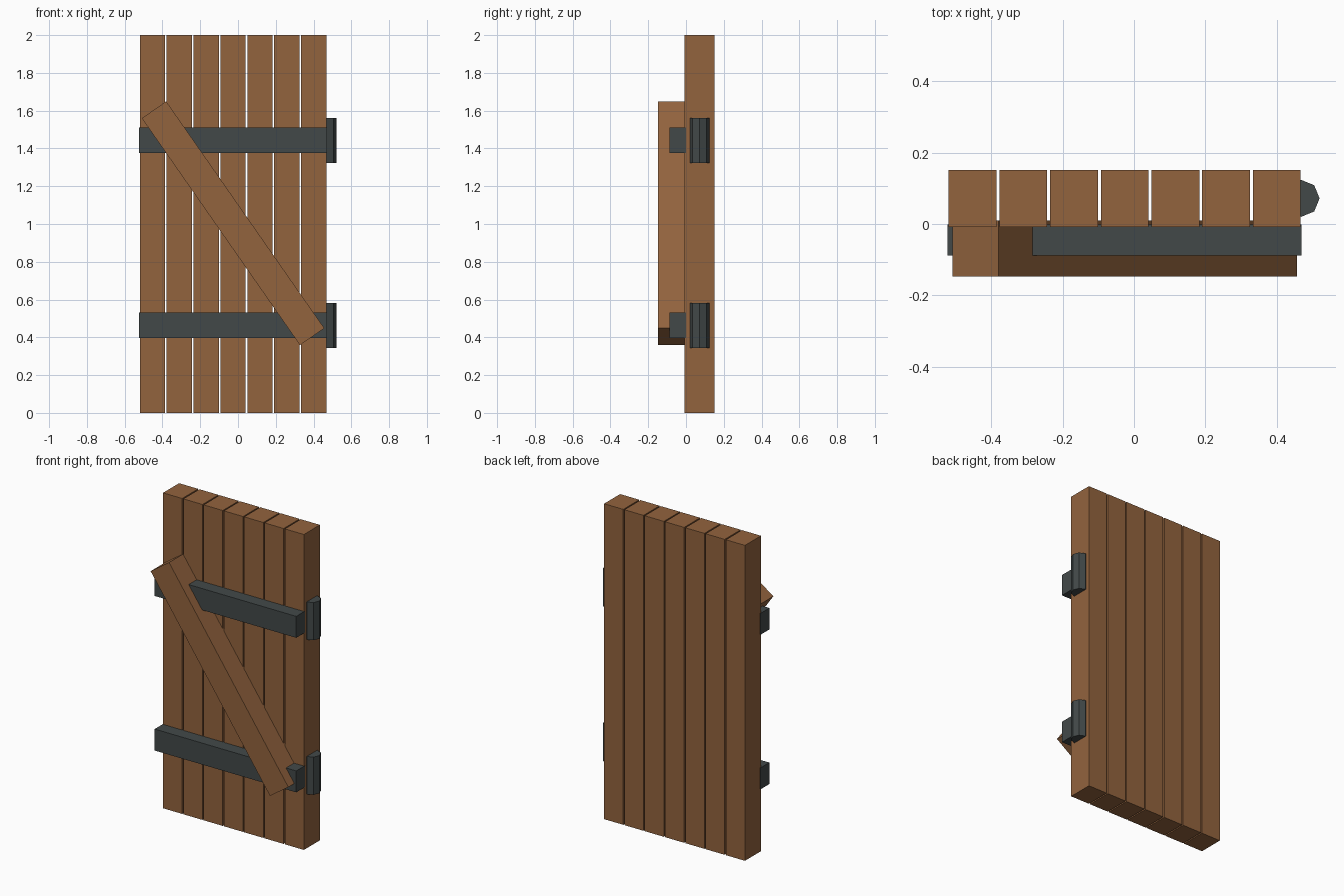
import bpy
import math

if "Cube" in bpy.data.objects:
    bpy.data.objects.remove(bpy.data.objects["Cube"])


def material(name, color):
    m = bpy.data.materials.new(name)
    m.diffuse_color = (*color, 1)
    m.use_nodes = True
    m.node_tree.nodes["Principled BSDF"].inputs["Base Color"].default_value = m.diffuse_color
    return m


wood = material("brown wood", (0.29, 0.126, 0.048))
iron = material("dark iron", (0.055, 0.066, 0.066))


def box(name, center, size, mat, tilt=0.0):
    bpy.ops.mesh.primitive_cube_add(size=1, location=center, rotation=(0, tilt, 0))
    ob = bpy.context.object
    ob.name = name
    ob.scale = size
    ob.data.materials.append(mat)
    return ob


# Seven upright planks with narrow gaps
PITCH, WIDTH, LEFT = 0.1423, 0.134, -0.520
for i in range(7):
    box(f"plank_{i + 1}", (LEFT + WIDTH / 2 + i * PITCH, 0.072, 1.0),
        (WIDTH, 0.16, 2.0), wood)

# Horizontal straps, each with an eight-sided hinge barrel on the right edge
for label, strap_z, hinge_z in (("lower", 0.464, 0.4625), ("upper", 1.444, 1.4425)):
    box(f"{label}_strap", (-0.0265, -0.0445, strap_z), (0.993, 0.087, 0.136), iron)
    bpy.ops.mesh.primitive_cylinder_add(vertices=8, radius=0.052, depth=0.239,
                                        location=(0.469, 0.072, hinge_z))
    hinge = bpy.context.object
    hinge.name = f"{label}_hinge"
    hinge.data.materials.append(iron)

# Diagonal brace running from upper left to lower right
box("diagonal_brace", (-0.026, -0.069, 1.004), (1.464, 0.158, 0.157), wood,
    math.atan2(1.201, 0.837))
